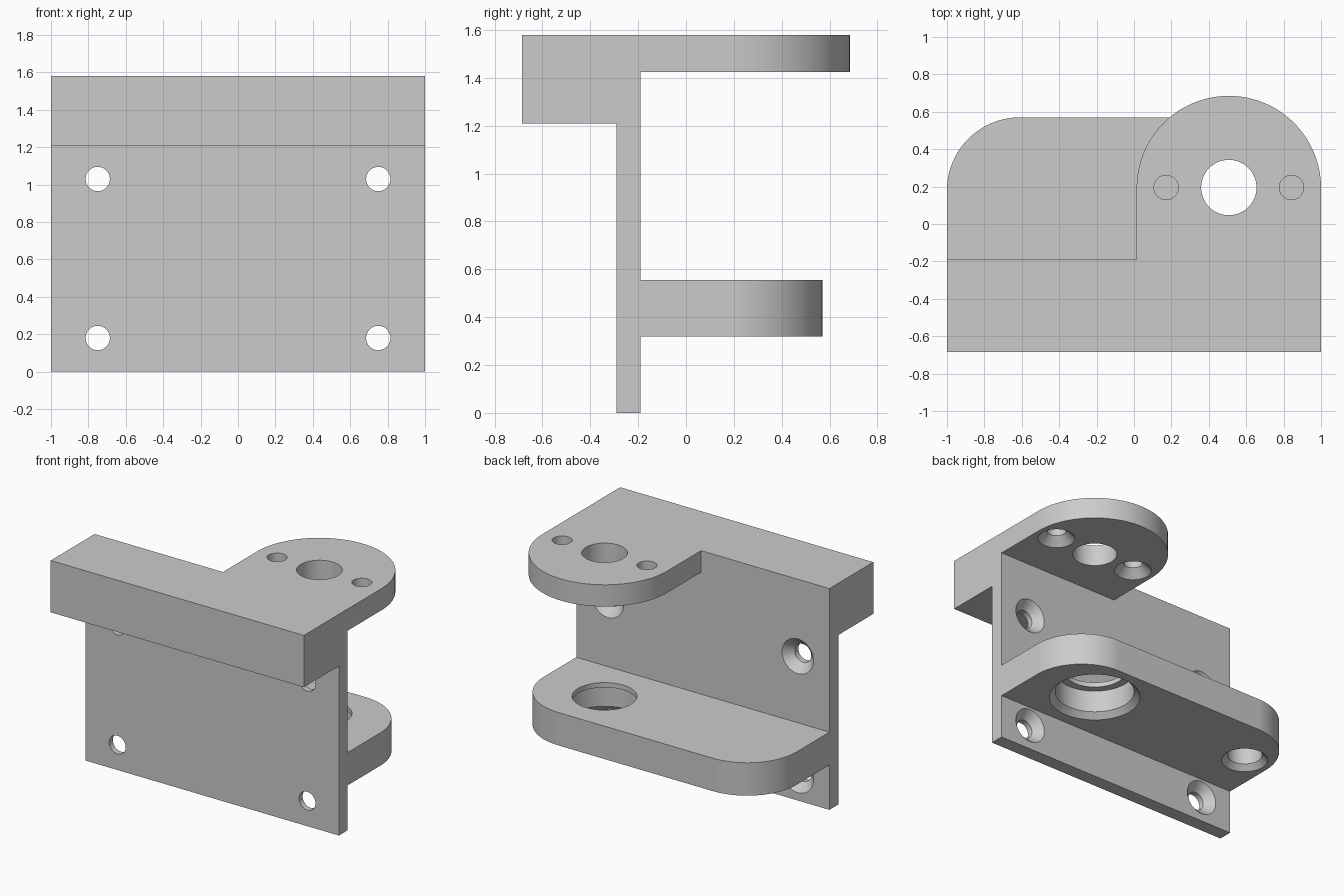
import bpy, bmesh, math
from mathutils import Matrix

cube = bpy.data.objects.get("Cube")
if cube:
    bpy.data.objects.remove(cube, do_unlink=True)

grey = bpy.data.materials.new("light grey")
grey.use_nodes = True
colour = (0.6, 0.6, 0.6, 1)
grey.diffuse_color = colour
grey.node_tree.nodes["Principled BSDF"].inputs["Base Color"].default_value = colour


def make_object(name, bm):
    bmesh.ops.recalc_face_normals(bm, faces=bm.faces)
    mesh = bpy.data.meshes.new(name)
    bm.to_mesh(mesh)
    bm.free()
    mesh.materials.append(grey)
    obj = bpy.data.objects.new(name, mesh)
    bpy.context.collection.objects.link(obj)
    return obj


def prism(name, points, vector):
    """Extrude a closed outline along a vector."""
    bm = bmesh.new()
    face = bm.faces.new([bm.verts.new(p) for p in points])
    new = bmesh.ops.extrude_face_region(bm, geom=[face])["geom"]
    verts = [v for v in new if isinstance(v, bmesh.types.BMVert)]
    bmesh.ops.translate(bm, verts=verts, vec=vector)
    return make_object(name, bm)


def arc(cx, cy, r, start, end, z, steps=32):
    angles = [math.radians(start + (end - start) * i / steps) for i in range(steps + 1)]
    return [(cx + r * math.cos(a), cy + r * math.sin(a), z) for a in angles]


def bore(name, profile, location, turn=0, sides=64):
    """Turned cutter from (radius, height) pairs, tilted about x."""
    bm = bmesh.new()
    rings = []
    for r, h in profile:
        rings.append([bm.verts.new(p[:3]) for p in arc(0, 0, r, 0, 360, h, sides)[:-1]])
    for low, high in zip(rings, rings[1:]):
        for i in range(sides):
            j = (i + 1) % sides
            bm.faces.new((low[i], low[j], high[j], high[i]))
    bm.faces.new(rings[0])
    bm.faces.new(rings[-1])
    bm.transform(Matrix.Translation(location) @ Matrix.Rotation(math.radians(turn), 4, 'X'))
    return make_object(name, bm)


def combine(target, helpers, operation):
    """Apply booleans and discard the helper objects."""
    for helper in helpers:
        helper.hide_render = True
        mod = target.modifiers.new(helper.name, 'BOOLEAN')
        mod.operation = operation
        mod.solver = 'EXACT'
        mod.object = helper
    graph = bpy.context.evaluated_depsgraph_get()
    mesh = bpy.data.meshes.new_from_object(target.evaluated_get(graph))
    target.modifiers.clear()
    target.data = mesh
    for helper in helpers:
        bpy.data.objects.remove(helper, do_unlink=True)


BACK = -0.19      # rear face of the upright plate
HOLE_Y = 0.195    # shared axis of the vertical bores
TAB_X = 0.507
ROOT = BACK - 0.05

# Upright plate with the heavy top rail
side = [(-0.29, 0), (BACK, 0), (BACK, 1.58), (-0.685, 1.58), (-0.685, 1.21), (-0.29, 1.21)]
bracket = prism("mounting_bracket", [(-1, y, z) for y, z in side], (2, 0, 0))

# Round-ended upper tab
tab = prism("upper_tab", [(0.014, ROOT, 1.425), (1, ROOT, 1.425)]
            + arc(TAB_X, 0.192, 0.493, 0, 180, 1.425, 64), (0, 0, 0.155))

# Lower shelf with rounded rear corners
shelf = prism("lower_shelf", [(-1, ROOT, 0.32), (1, ROOT, 0.32)]
              + arc(0.61, 0.18, 0.39, 0, 90, 0.32)
              + arc(-0.61, 0.18, 0.39, 90, 180, 0.32), (0, 0, 0.235))
combine(bracket, [tab, shelf], 'UNION')

# Countersunk screw holes, wide end first
screw = [(0.134, -0.01), (0.065, 0.059), (0.065, 0.3)]
cutters = []
for x in (-0.75, 0.75):
    for z in (0.18, 1.03):
        cutters.append(bore("plate_screw_hole", screw, (x, BACK, z), 90))
for dx in (-0.335, 0.335):
    cutters.append(bore("tab_screw_hole", screw, (TAB_X + dx, HOLE_Y, 1.425)))

# Central tab bore, stepped bearing seat and blind shelf hole
cutters.append(bore("tab_bore", [(0.148, -0.1), (0.148, 0.3)], (TAB_X, HOLE_Y, 1.425)))
seat = [(0.315, -0.01), (0.265, 0.04), (0.265, 0.2), (0.21, 0.2), (0.21, 0.3)]
cutters.append(bore("bearing_seat", seat, (TAB_X, HOLE_Y, 0.32)))
blind = [(0.165, -0.01), (0.117, 0.038), (0.117, 0.18)]
cutters.append(bore("blind_hole", blind, (-0.805, HOLE_Y, 0.32)))
combine(bracket, cutters, 'DIFFERENCE')

# Smooth the round walls, keep the edges crisp
bpy.ops.object.select_all(action='DESELECT')
bracket.select_set(True)
bpy.context.view_layer.objects.active = bracket
bpy.ops.object.shade_smooth_by_angle(angle=math.radians(30))
